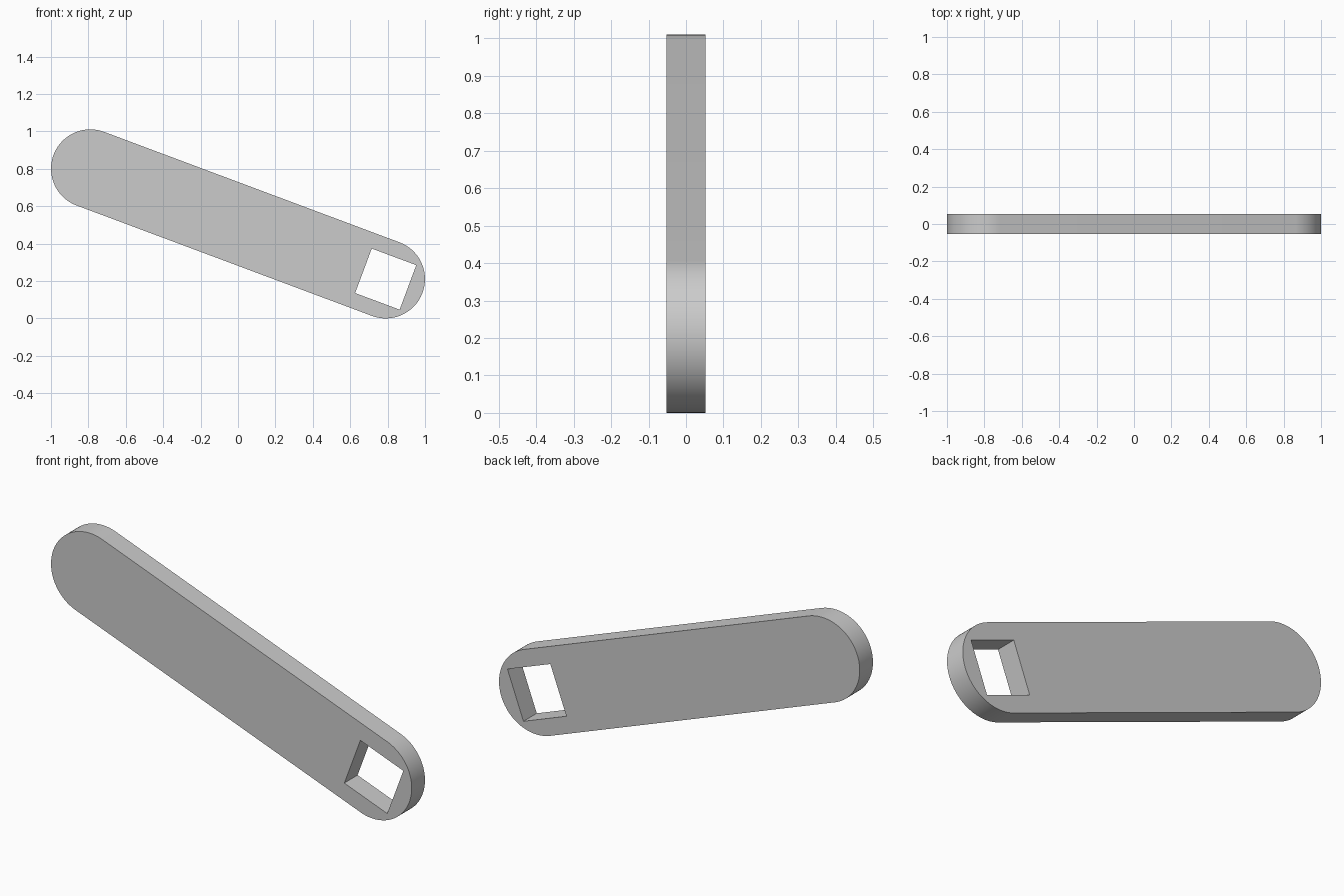
import bpy, bmesh
from math import sin, cos, pi, radians
from mathutils import Matrix, Vector

cube = bpy.data.objects.get("Cube")
if cube:
    bpy.data.objects.remove(cube, do_unlink=True)

RADIUS = 0.21         # rounded end radius
HALF_LENGTH = 0.843   # bar centre to end centre
HALF_HOLE = 0.127     # half side of the square hole
THICKNESS = 0.105
TILT = radians(20.5)
SEGMENTS = 48         # per rounded end

mat = bpy.data.materials.new("plain grey")
mat.use_nodes = True
grey = (0.6, 0.6, 0.6, 1)
mat.diffuse_color = grey
mat.node_tree.nodes["Principled BSDF"].inputs["Base Color"].default_value = grey


def add_loop(bm, points):
    """Closed ring of edges in the front plane."""
    verts = [bm.verts.new((x, -THICKNESS / 2, z)) for x, z in points]
    return [bm.edges.new((v, verts[i - 1])) for i, v in enumerate(verts)]


# Outline: two half circles joined by straight sides
outline = []
for side in (1, -1):
    for i in range(SEGMENTS + 1):
        a = -pi / 2 + pi * i / SEGMENTS
        outline.append((side * (HALF_LENGTH + RADIUS * cos(a)), side * RADIUS * sin(a)))

# Square hole, concentric with the lower end
hole = [(HALF_LENGTH + sx * HALF_HOLE, sz * HALF_HOLE)
        for sx, sz in ((-1, -1), (1, -1), (1, 1), (-1, 1))]

# Fill the front, then extrude to the back
bm = bmesh.new()
edges = add_loop(bm, outline) + add_loop(bm, hole)
bmesh.ops.triangle_fill(bm, edges=edges, use_beauty=True, use_dissolve=False)
back = bmesh.ops.extrude_face_region(bm, geom=bm.faces[:], use_keep_orig=True)
bmesh.ops.translate(bm, vec=Vector((0, THICKNESS, 0)),
                    verts=[g for g in back["geom"] if isinstance(g, bmesh.types.BMVert)])
bmesh.ops.recalc_face_normals(bm, faces=bm.faces[:])

# Tilt the bar and stand it on the ground
bm.transform(Matrix.Rotation(TILT, 4, 'Y'))
lowest = min(v.co.z for v in bm.verts)
bmesh.ops.translate(bm, vec=Vector((0, 0, -lowest)), verts=bm.verts[:])

mesh = bpy.data.meshes.new("flat_bar")
bm.to_mesh(mesh)
bm.free()
mesh.materials.append(mat)
bar = bpy.data.objects.new("flat_bar", mesh)
bpy.context.collection.objects.link(bar)

# Smooth rounded ends with crisp rims
bpy.ops.object.select_all(action='DESELECT')
bar.select_set(True)
bpy.context.view_layer.objects.active = bar
bpy.ops.object.shade_smooth_by_angle(angle=radians(30))
